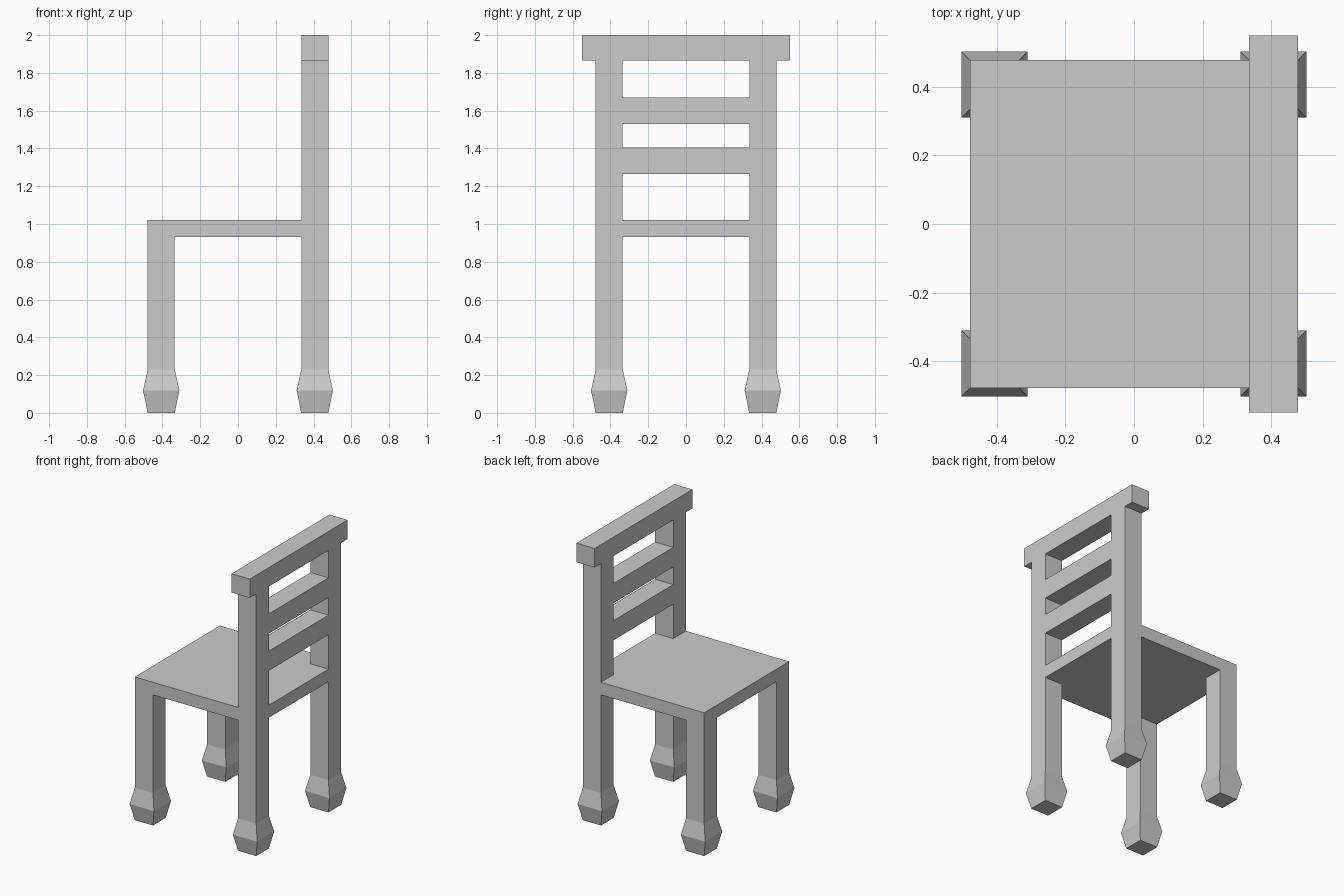
import bpy, bmesh

if "Cube" in bpy.data.objects:
    bpy.data.objects.remove(bpy.data.objects["Cube"])

grey = bpy.data.materials.new("plain grey")
grey.diffuse_color = (0.6, 0.6, 0.6, 1)
grey.use_nodes = True
grey.node_tree.nodes["Principled BSDF"].inputs["Base Color"].default_value = grey.diffuse_color

IN, OUT = 0.335, 0.478           # inner and outer faces of the legs
MID, HALF = (IN + OUT) / 2, (OUT - IN) / 2
SEAT_Z0, SEAT_Z1 = 0.93, 1.02
RAIL_Z0 = 1.865


def column(name, x, y, rings):
    """Square column; rings are (z, half x, half y) from bottom to top."""
    bm = bmesh.new()
    loops = [[bm.verts.new((x + sx * hx, y + sy * hy, z))
              for sx, sy in ((-1, -1), (1, -1), (1, 1), (-1, 1))]
             for z, hx, hy in rings]
    bm.faces.new(loops[0][::-1])
    bm.faces.new(loops[-1])
    for low, high in zip(loops, loops[1:]):
        for i in range(4):
            j = (i + 1) % 4
            bm.faces.new((low[i], low[j], high[j], high[i]))
    mesh = bpy.data.meshes.new(name)
    bm.to_mesh(mesh)
    bm.free()
    mesh.materials.append(grey)
    obj = bpy.data.objects.new(name, mesh)
    bpy.context.collection.objects.link(obj)


def box(name, x, y, z0, z1, hx, hy):
    column(name, x, y, [(z0, hx, hy), (z1, hx, hy)])


# Seat slab
box("seat", 0, 0, SEAT_Z0, SEAT_Z1, OUT, OUT)

# Legs with flared feet, and the back posts above the seat
for side, sy in (("right", -1), ("left", 1)):
    for end, sx in (("front", -1), ("back", 1)):
        column(f"{end}_leg_{side}", sx * MID, sy * MID,
               [(0, HALF, HALF), (0.118, 0.096, 0.096),
                (0.23, HALF, HALF), (SEAT_Z0, HALF, HALF)])
    box(f"back_post_{side}", MID, sy * MID, SEAT_Z1, RAIL_Z0, HALF, HALF)

# Back slats between the posts
for name, z0, z1 in (("lower_slat", 1.265, 1.405), ("upper_slat", 1.53, 1.67)):
    box(name, MID, 0, z0, z1, HALF, IN)

# Overhanging top rail
box("top_rail", MID, 0, RAIL_Z0, 2.0, HALF, 0.55)
